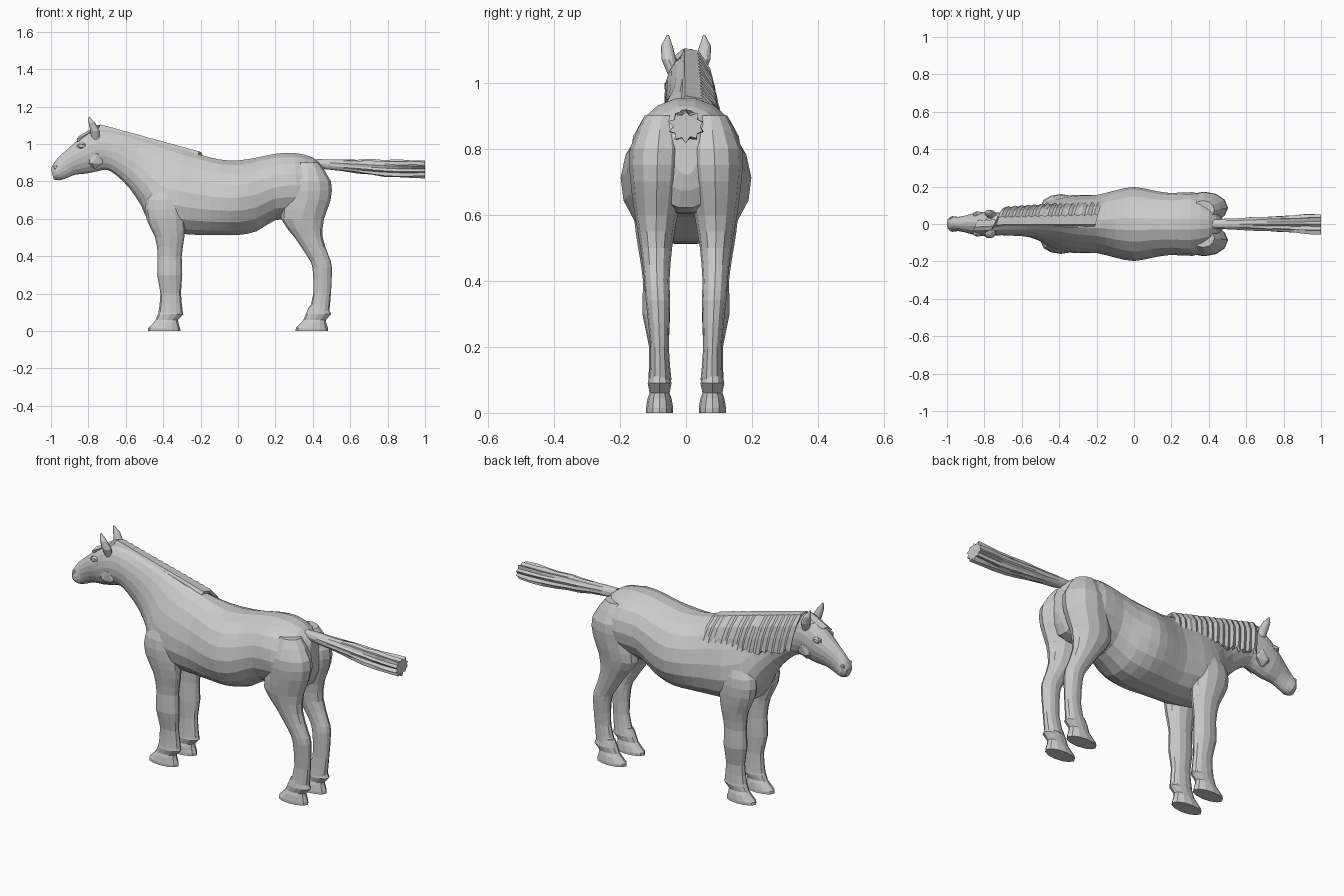
import bpy
import bmesh
import random
from math import cos, sin, pi
from mathutils import Vector

random.seed(4)
if "Cube" in bpy.data.objects:
    bpy.data.objects.remove(bpy.data.objects["Cube"], do_unlink=True)

coat = bpy.data.materials.new("plain grey")
coat.diffuse_color = (0.6, 0.6, 0.6, 1)
coat.use_nodes = True
shader = coat.node_tree.nodes["Principled BSDF"]
shader.inputs["Base Color"].default_value = coat.diffuse_color
shader.inputs["Roughness"].default_value = 0.8


def finish(name, bm, mirrored=False):
    """Turn a bmesh into a named, flat shaded object."""
    bmesh.ops.recalc_face_normals(bm, faces=bm.faces)
    mesh = bpy.data.meshes.new(name)
    bm.to_mesh(mesh)
    bm.free()
    mesh.materials.append(coat)
    part = bpy.data.objects.new(name, mesh)
    bpy.context.collection.objects.link(part)
    if mirrored:
        mirror = part.modifiers.new("other side", 'MIRROR')
        mirror.use_axis = (False, True, False)
        mirror.use_mirror_merge = False
    return part


def refine(rows):
    """Insert a smooth in-between row between each pair of stations."""
    result = []
    last = len(rows) - 1
    for i in range(last):
        before, after = rows[max(i - 1, 0)], rows[min(i + 2, last)]
        middle = [(9 * (b + c) - a - d) / 16
                  for a, b, c, d in zip(before, rows[i], rows[i + 1], after)]
        result += [rows[i], middle]
    return result + [rows[last]]


def loft(name, rings, mirrored=False):
    """Skin a list of equal closed rings and cap both ends."""
    bm = bmesh.new()
    loops = [[bm.verts.new(p) for p in ring] for ring in rings]
    count = len(loops[0])
    for low, high in zip(loops, loops[1:]):
        for j in range(count):
            k = (j + 1) % count
            bm.faces.new((low[j], low[k], high[k], high[j]))
    bm.faces.new(loops[0])
    bm.faces.new(loops[-1])
    return finish(name, bm, mirrored)


def spine_ring(row, sides=18):
    """Egg shaped ring between a top point and a bottom point."""
    top_x, top_z, low_x, low_z, width, taper = row
    top, low = Vector((top_x, 0, top_z)), Vector((low_x, 0, low_z))
    centre, up = (top + low) / 2, (top - low) / 2
    ring = []
    for j in range(sides):
        a = 2 * pi * j / sides
        side = cos(a) * width * (1 - taper * sin(a))
        ring.append(centre + up * sin(a) + Vector((0, side, 0)))
    return ring


def limb_ring(row, sides=12):
    """Level oval ring at a given height."""
    z, x, y, rx, ry = row
    return [Vector((x + rx * cos(2 * pi * j / sides),
                    y + ry * sin(2 * pi * j / sides), z)) for j in range(sides)]


def limb(name, rows, smooth=True):
    rows = refine(rows) if smooth else rows
    return loft(name, [limb_ring(r) for r in rows], mirrored=True)


# Trunk, neck and head: top x, top z, bottom x, bottom z, half width, taper
trunk = [
    (.46, .88, .475, .72, .04, 0),
    (.40, .93, .44, .62, .13, 0),
    (.30, .955, .33, .60, .17, 0),
    (.20, .95, .20, .59, .165, 0),
    (.10, .93, .10, .53, .18, .05),
    (0, .915, 0, .51, .198, .05),
    (-.1, .92, -.1, .51, .18, .1),
    (-.2, .945, -.2, .51, .155, .2),
    (-.3, .975, -.33, .52, .15, .3),
    (-.37, .995, -.46, .56, .13, .35),
    (-.43, 1.01, -.52, .67, .095, .3),
    (-.52, 1.035, -.58, .76, .07, .2),
    (-.63, 1.065, -.65, .83, .063, .1),
    (-.72, 1.08, -.70, .86, .06, 0),
    (-.80, 1.07, -.74, .855, .065, -.05),
    (-.86, 1.02, -.81, .84, .062, -.1),
    (-.91, .975, -.87, .835, .048, -.1),
    (-.96, .93, -.92, .815, .038, 0),
    (-.99, .89, -.955, .805, .042, 0),
    (-1, .865, -.985, .81, .026, 0),
]
loft("body_neck_and_head", [spine_ring(r) for r in refine(trunk)])

# Legs: height, x, y, half length, half width
limb("forelegs", [
    (.80, -.37, .085, .05, .03),
    (.70, -.39, .095, .10, .06),
    (.60, -.385, .10, .105, .058),
    (.50, -.365, .095, .078, .05),
    (.40, -.365, .09, .064, .04),
    (.30, -.365, .09, .067, .042),
    (.20, -.36, .082, .055, .03),
    (.10, -.36, .08, .065, .034),
])
limb("hind_legs", [
    (.90, .37, .075, .06, .05),
    (.80, .375, .085, .122, .085),
    (.70, .37, .088, .125, .08),
    (.60, .345, .09, .115, .065),
    (.50, .378, .09, .075, .048),
    (.40, .428, .088, .058, .038),
    (.34, .45, .085, .052, .037),
    (.20, .45, .08, .047, .028),
    (.10, .432, .078, .056, .034),
])

# Fetlocks and hooves share one shape, toes pointing forward
for name, x in (("fore_hooves", -.36), ("hind_hooves", .43)):
    limb(name, [
        (.13, x, .08, .05, .028),
        (.09, x, .08, .068, .036),
        (.06, x - .02, .08, .06, .03),
        (.045, x - .025, .08, .066, .036),
        (.015, x - .035, .08, .086, .041),
        (0, x - .035, .08, .087, .041),
    ], smooth=False)

# Ears
limb("ears", [
    (1.02, -.76, .035, .022, .018),
    (1.07, -.765, .052, .025, .022),
    (1.11, -.78, .058, .018, .018),
    (1.145, -.797, .055, .003, .003),
], smooth=False)


def bump(name, place, size):
    """Small faceted swelling on both sides of the head."""
    bm = bmesh.new()
    bmesh.ops.create_icosphere(bm, subdivisions=1, radius=1)
    bmesh.ops.scale(bm, vec=size, verts=bm.verts)
    bmesh.ops.translate(bm, vec=place, verts=bm.verts)
    finish(name, bm, mirrored=True)


bump("eyes", (-.835, .052, .99), (.03, .016, .018))
bump("nostrils", (-.975, .03, .875), (.015, .012, .014))
bump("cheeks", (-.765, .04, .92), (.055, .03, .055))

# Tail: ragged locks fanning out towards the tip
tail = []
steps = 9
for i in range(steps):
    t = i / (steps - 1)
    centre = Vector((.42 + .58 * t, 0, .895 - .028 * min(1, 1.4 * t)))
    wide, tall = .026 + .034 * t, .025 + .025 * min(1, 1.5 * t)
    ring = []
    for j in range(20):
        a = 2 * pi * j / 20
        notch = 1 if j % 2 else 1 - .3 * t
        notch *= random.uniform(.88, 1.04)
        ring.append(centre + Vector((0, wide * cos(a), tall * sin(a))) * notch)
    tail.append(ring)
loft("tail", tail)


def hair(name, start, end, locks, profile, spread, thickness):
    """Ridged sheet of locks draped sideways from a line of roots."""
    bm = bmesh.new()
    columns = []
    for i in range(locks + 1):
        t = i / locks
        root = Vector(start).lerp(Vector(end), t)
        ridge = .007 * (i % 2)
        length = random.uniform(.88, 1.06)
        column = []
        for k, (dy, dz) in enumerate(profile):
            side = dy * (1 + spread * t) + (ridge if k > 1 else 0)
            shift = Vector((.012 * k, side, dz * length))
            column.append(bm.verts.new(root + shift))
        columns.append(column)
    for a, b in zip(columns, columns[1:]):
        for k in range(len(profile) - 1):
            bm.faces.new((a[k], b[k], b[k + 1], a[k + 1]))
    sheet = finish(name, bm)
    solid = sheet.modifiers.new("thickness", 'SOLIDIFY')
    solid.thickness = thickness
    solid.offset = 0


# Mane falls over one side of the neck, forelock over the brow
hair("mane", (-.75, 0, 1.09), (-.22, 0, .945), 30,
     [(-.012, -.02), (0, .008), (.03, 0), (.058, -.05), (.072, -.11), (.08, -.19)],
     .45, .016)
hair("forelock", (-.86, -.035, 1.035), (-.76, -.03, 1.095), 6,
     [(0, -.02), (.02, 0), (.045, 0), (.065, -.025)], 0, .016)
